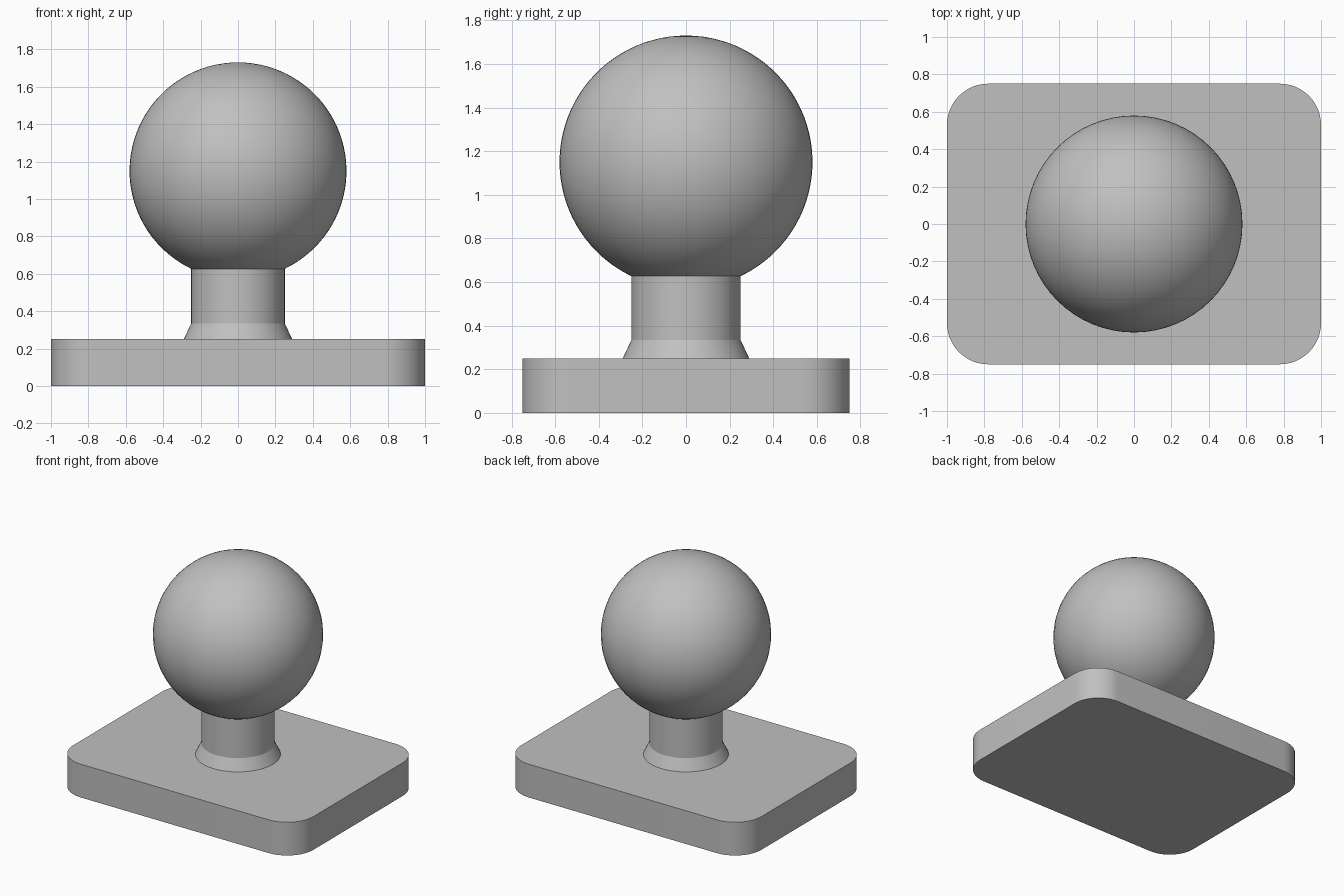
import bpy
import bmesh
import math

cube = bpy.data.objects.get("Cube")
if cube:
    bpy.data.objects.remove(cube, do_unlink=True)

grey = bpy.data.materials.new("plain grey")
grey.use_nodes = True
COLOUR = (0.53, 0.53, 0.53, 1)
grey.diffuse_color = COLOUR
grey.node_tree.nodes["Principled BSDF"].inputs["Base Color"].default_value = COLOUR

BASE_TOP = 0.25
NECK_R = 0.25
BALL_R = 0.58
BALL_Z = 1.15


def finish(name, bm):
    bmesh.ops.recalc_face_normals(bm, faces=bm.faces)
    mesh = bpy.data.meshes.new(name)
    bm.to_mesh(mesh)
    bm.free()
    mesh.materials.append(grey)
    obj = bpy.data.objects.new(name, mesh)
    bpy.context.collection.objects.link(obj)
    bpy.ops.object.select_all(action="DESELECT")
    obj.select_set(True)
    bpy.context.view_layer.objects.active = obj
    bpy.ops.object.shade_smooth_by_angle(angle=math.radians(25))
    return obj


def lathe(name, profile, steps=64):
    """Spin a list of (radius, height) points around the z axis."""
    bm = bmesh.new()
    verts = [bm.verts.new((r, 0, z)) for r, z in profile]
    edges = [bm.edges.new(pair) for pair in zip(verts, verts[1:])]
    bmesh.ops.spin(bm, geom=verts + edges, cent=(0, 0, 0), axis=(0, 0, 1),
                   angle=math.tau, steps=steps, use_duplicate=False)
    bmesh.ops.remove_doubles(bm, verts=bm.verts, dist=0.0001)
    return finish(name, bm)


def rounded_slab(name, half_x, half_y, height, radius, steps=12):
    """Extrude a rectangle with rounded corners up from the floor."""
    bm = bmesh.new()
    ring = []
    for corner, (sx, sy) in enumerate([(1, 1), (-1, 1), (-1, -1), (1, -1)]):
        for i in range(steps + 1):
            a = (corner + i / steps) * math.pi / 2
            ring.append(bm.verts.new((sx * (half_x - radius) + radius * math.cos(a),
                                      sy * (half_y - radius) + radius * math.sin(a), 0)))
    bottom = bm.faces.new(ring)
    top = bmesh.ops.extrude_face_region(bm, geom=[bottom], use_keep_orig=True)
    bmesh.ops.translate(bm, vec=(0, 0, height),
                        verts=[v for v in top["geom"] if isinstance(v, bmesh.types.BMVert)])
    return finish(name, bm)


# Base plate
rounded_slab("base_plate", 1, 0.75, BASE_TOP, 0.22)

# Neck with a flared foot, running up to where it meets the ball
start = math.asin(NECK_R / BALL_R)
joint_z = BALL_Z - BALL_R * math.cos(start)
lathe("neck", [(0.29, BASE_TOP), (NECK_R, 0.335), (NECK_R, joint_z)])

# Ball, open underneath where the neck joins
arc = [start + (math.pi - start) * i / 40 for i in range(41)]
lathe("ball", [(BALL_R * math.sin(a), BALL_Z - BALL_R * math.cos(a)) for a in arc])
